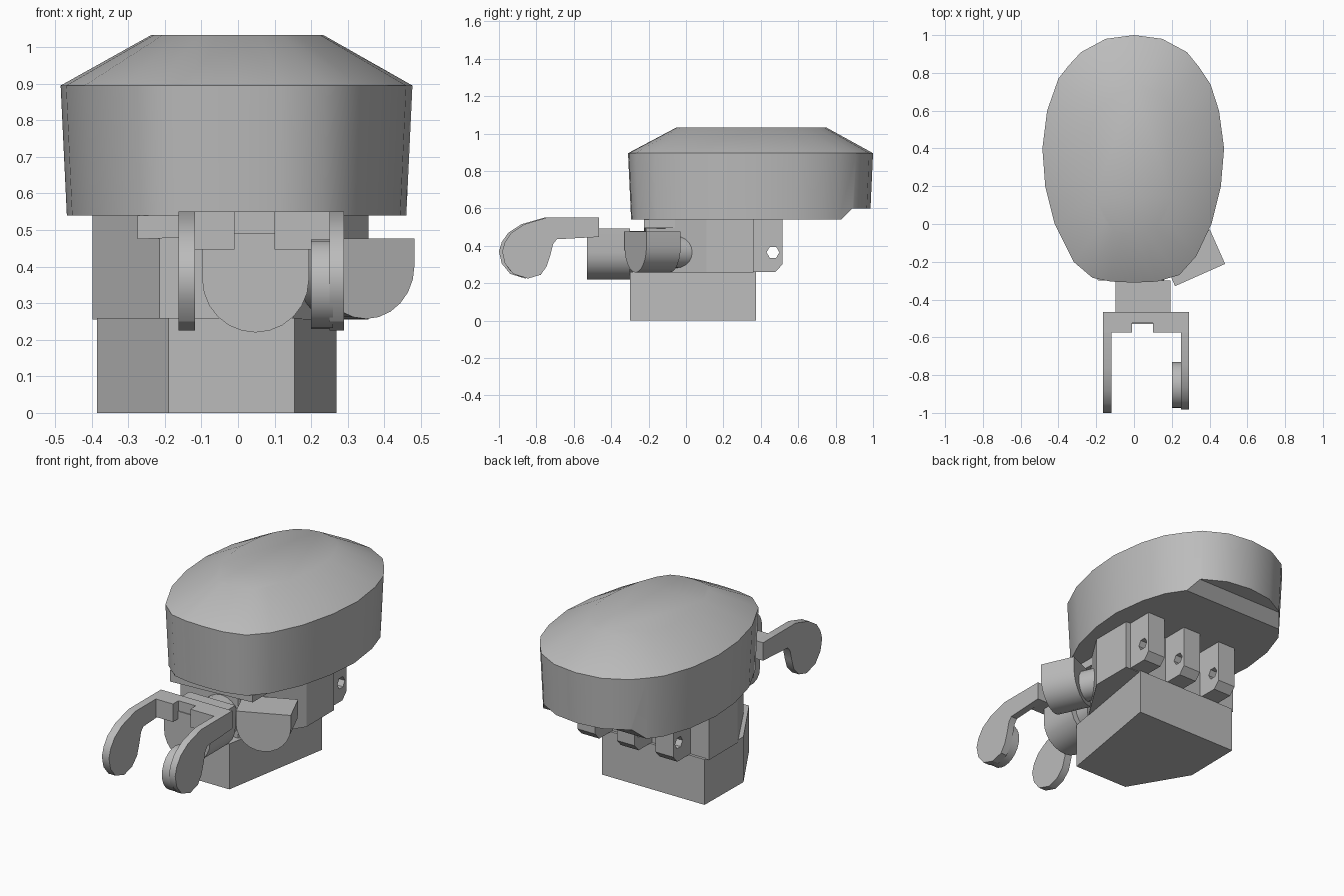
import bpy, bmesh, math
from mathutils import Matrix, Vector

if "Cube" in bpy.data.objects:
    bpy.data.objects.remove(bpy.data.objects["Cube"])

grey = bpy.data.materials.new("light_grey")
grey.diffuse_color = (0.5, 0.5, 0.5, 1)
grey.use_nodes = True
grey.node_tree.nodes["Principled BSDF"].inputs["Base Color"].default_value = grey.diffuse_color


def loft(name, rings, matrix=None, smooth=False):
    """Solid through rings of equal point counts, capped at both ends."""
    bm = bmesh.new()
    loops = [[bm.verts.new(p) for p in ring] for ring in rings]
    n = len(loops[0])
    for a, b in zip(loops, loops[1:]):
        for i in range(n):
            bm.faces.new((a[i], a[(i + 1) % n], b[(i + 1) % n], b[i]))
    bm.faces.new(loops[0])
    bm.faces.new(loops[-1])
    bmesh.ops.recalc_face_normals(bm, faces=bm.faces)
    if matrix:
        bm.transform(matrix)
    mesh = bpy.data.meshes.new(name)
    bm.to_mesh(mesh)
    bm.free()
    obj = bpy.data.objects.new(name, mesh)
    bpy.context.collection.objects.link(obj)
    mesh.materials.append(grey)
    if smooth:
        bpy.ops.object.select_all(action='DESELECT')
        bpy.context.view_layer.objects.active = obj
        obj.select_set(True)
        bpy.ops.object.shade_smooth_by_angle(angle=math.radians(32))
    return obj


def prism(name, pts, axis, lo, hi, **kw):
    """Extrude a 2D profile along one axis; pts hold the other two coordinates."""
    place = {'x': lambda p, t: (t, p[0], p[1]),
             'y': lambda p, t: (p[0], t, p[1]),
             'z': lambda p, t: (p[0], p[1], t)}[axis]
    return loft(name, [[place(p, t) for p in pts] for t in (lo, hi)], **kw)


def circle(cx, cy, r, n=20):
    return [(cx + r * math.cos(2 * math.pi * i / n),
             cy + r * math.sin(2 * math.pi * i / n)) for i in range(n)]


def u_shape(cx, half, top, bottom):
    """Flat-topped profile with a round bottom."""
    zc = bottom + half
    arc = [(cx + half * math.cos(a), zc + half * math.sin(a))
           for a in [math.pi + math.pi * i / 12 for i in range(13)]]
    return [(cx - half, top)] + arc + [(cx + half, top)]


def cut(obj, cutter):
    mod = obj.modifiers.new("cut", 'BOOLEAN')
    mod.operation = 'DIFFERENCE'
    mod.solver = 'EXACT'
    mod.object = cutter
    cutter.hide_render = True
    cutter.hide_set(True)


# Oval cap with tapered wall and sloping crown
oval = [(0, 1.0), (.15, .98), (.28, .91), (.345, .83), (.405, .74), (.45, .6), (.477, .4),
        (.46, .2), (.41, 0), (.33, -.17), (.24, -.27), (.12, -.305), (0, -.31),
        (-.12, -.305), (-.22, -.285), (-.32, -.2), (-.42, 0), (-.47, .2), (-.485, .4),
        (-.46, .6), (-.4, .77), (-.345, .84), (-.28, .91), (-.15, .98)]
base = [(x * .965, .35 + (y - .35) * .975, .54) for x, y in oval]
rim = [(x, y, .895) for x, y in oval]
crown = [(x * .49, -.05 + (y + .31) * .61, 1.033) for x, y in oval]
cap = loft("oval_cap", [base, rim, crown], smooth=True)
# Step under the back of the cap
cut(cap, prism("cap_step_cutter", [(.78, .49), (.89, .60), (1.1, .60), (1.1, .49)],
               'x', -.7, .7))

# Faceted body
prism("lower_body", [(-.19, -.3), (.155, -.3), (.27, .375), (-.38, .375), (-.385, .03)],
      'z', 0, .26)
prism("middle_body", [(-.215, -.215), (.15, -.215), (.357, .11), (.357, .36),
                      (-.398, .36), (-.398, .1)], 'z', .256, .545)
prism("front_ledge", [(-.275, .475), (.25, .495), (.25, .54), (-.275, .54)],
      'y', -.225, -.05)

# Three hinge tabs with a shared hexagonal pin hole
hole = prism("hinge_hole_cutter", circle(.465, .365, .034, 6), 'x', -.6, .6)
for i, x in enumerate((-.28, -.035, .215)):
    tab = prism(f"hinge_tab_{i + 1}", [(.35, .26), (.478, .26), (.515, .3), (.515, .545),
                                       (.35, .545)], 'x', x, x + .113)
    cut(tab, hole)

# Front connector and its stem
prism("front_connector", u_shape(.048, .146, .492, .22), 'y', -.53, -.3, smooth=True)
prism("front_stem", circle(.045, .365, .115), 'y', -.31, -.2, smooth=True)

# Angled connector on the right, turned about the vertical axis
turn = Matrix.Translation(Vector((.35, -.27, 0))) @ Matrix.Rotation(math.radians(24), 4, 'Z')
prism("side_connector", u_shape(0, .145, .477, .257), 'y', 0, .2, matrix=turn, smooth=True)
prism("side_stem", circle(0, .366, .085), 'y', .19, .42, matrix=turn, smooth=True)

# Fork: notched crossbar and two arms with round ends
prism("fork_crossbar", [(-.163, -.465), (.29, -.465), (.29, -.575), (.10, -.575),
                        (.10, -.525), (-.01, -.525), (-.01, -.575), (-.163, -.575)],
      'z', .447, .55)
arm = [(-.47, .55), (-.76, .55), (-.88, .515), (-.95, .47), (-.985, .42), (-1, .37),
       (-.985, .305), (-.94, .25), (-.86, .225), (-.79, .245), (-.745, .29),
       (-.725, .35), (-.71, .41), (-.69, .435), (-.47, .447)]
prism("left_fork_arm", arm, 'x', -.163, -.118, smooth=True)
prism("right_fork_arm", [(y if y > -.75 else y * .983, z) for y, z in arm],
      'x', .25, .29, smooth=True)
prism("right_fork_pad", circle(-.853, .352, .122, 24), 'x', .2, .26, smooth=True)
